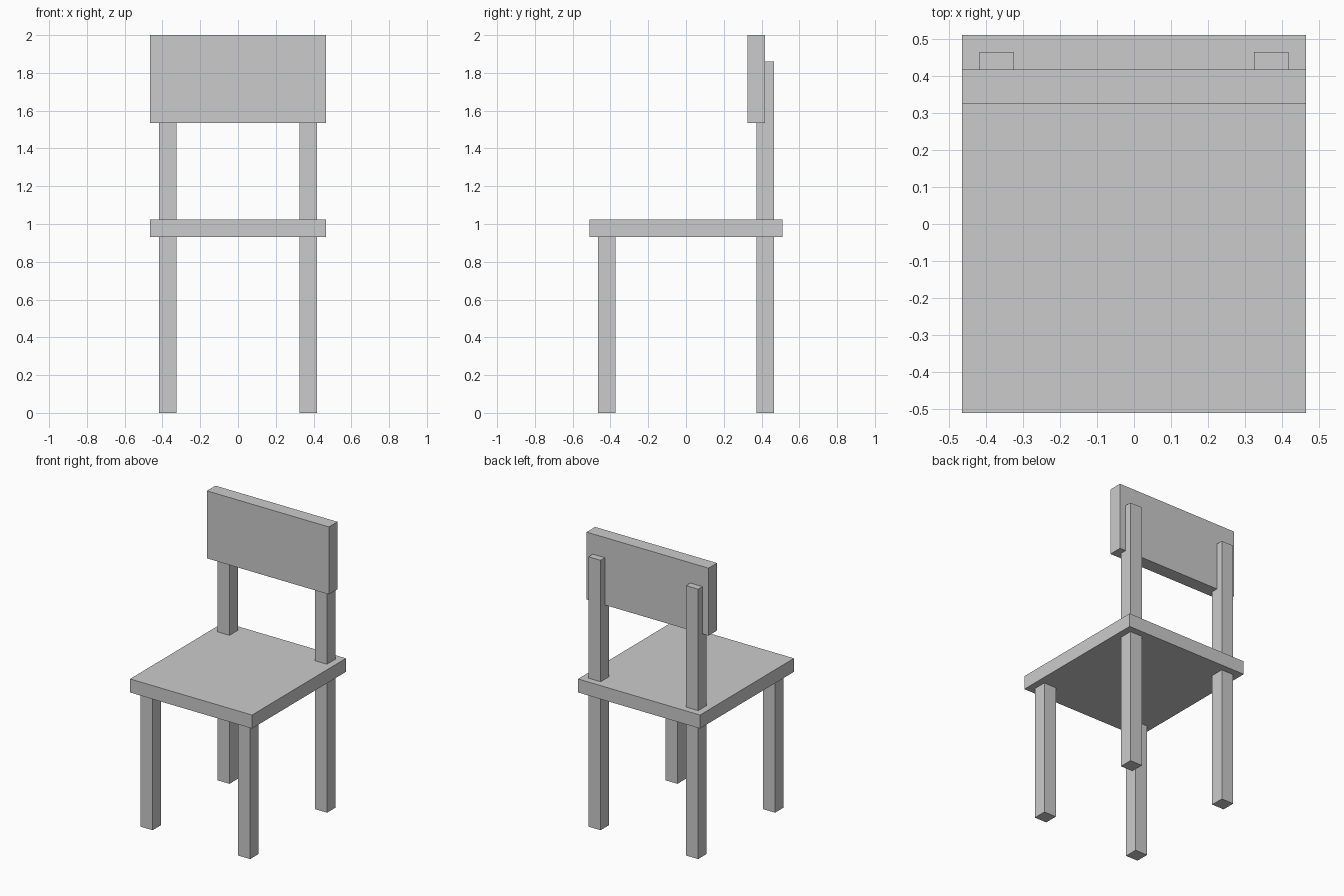
import bpy

if "Cube" in bpy.data.objects:
    bpy.data.objects.remove(bpy.data.objects["Cube"])

U = 2 / 43  # the chair sits on a regular grid of 43 steps in height


def box(name, x, y, z):
    """Box from (min, max) ranges given in grid steps."""
    bpy.ops.mesh.primitive_cube_add(size=1)
    ob = bpy.context.object
    ob.name = name
    ranges = (x, y, z)
    ob.location = [(a + b) / 2 * U for a, b in ranges]
    ob.scale = [(b - a) * U for a, b in ranges]
    bpy.ops.object.transform_apply(location=True, rotation=True, scale=True)
    return ob


# Seat slab
box("seat", (-10, 10), (-11, 11), (20, 22))

# Backrest panel, let into the front of the back posts
box("backrest", (-10, 10), (7, 9), (33, 43))

# Legs: short in front, the back ones run up through the seat as posts
for side, x in (("left", (-9, -7)), ("right", (7, 9))):
    box(f"front_leg_{side}", x, (-10, -8), (0, 20))
    box(f"back_leg_{side}", x, (8, 10), (0, 40))
